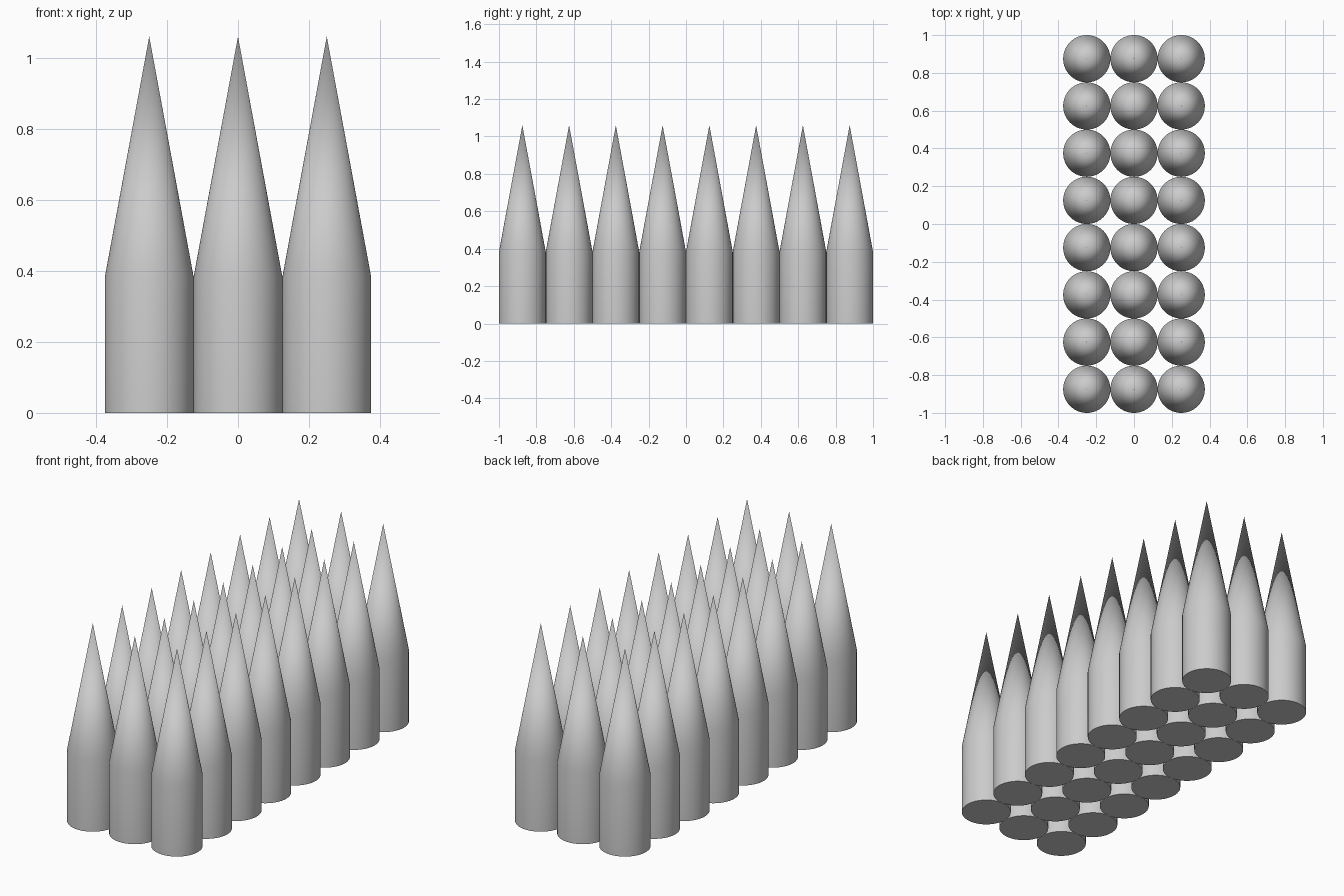
import bpy, bmesh, math

cube = bpy.data.objects.get("Cube")
if cube:
    bpy.data.objects.remove(cube, do_unlink=True)

RADIUS, SHOULDER, TIP, SIDES = 0.125, 0.383, 1.06, 64
COLUMNS, ROWS = 3, 8

grey = bpy.data.materials.new("light grey")
grey.use_nodes = True
color = (0.6, 0.6, 0.6, 1)
grey.diffuse_color = color
grey.node_tree.nodes["Principled BSDF"].inputs["Base Color"].default_value = color


def ring(bm, z):
    return [bm.verts.new((RADIUS * math.cos(a), RADIUS * math.sin(a), z))
            for a in (2 * math.pi * i / SIDES for i in range(SIDES))]


# Pointed post: flat base, straight shaft and a cone to a single tip
bm = bmesh.new()
low, high = ring(bm, 0), ring(bm, SHOULDER)
tip = bm.verts.new((0, 0, TIP))
bm.faces.new(low[::-1])
for i in range(SIDES):
    j = (i + 1) % SIDES
    bm.faces.new((low[i], low[j], high[j], high[i]))
    bm.faces.new((high[i], high[j], tip))
mesh = bpy.data.meshes.new("pointed_post")
bm.to_mesh(mesh)
bm.free()
mesh.materials.append(grey)

# Grid of touching posts sharing one mesh
bpy.ops.object.select_all(action='DESELECT')
for col in range(COLUMNS):
    for row in range(ROWS):
        post = bpy.data.objects.new(f"pointed_post_{col + 1}_{row + 1}", mesh)
        post.location = ((col - (COLUMNS - 1) / 2) * 2 * RADIUS,
                         (row - (ROWS - 1) / 2) * 2 * RADIUS, 0)
        bpy.context.collection.objects.link(post)

# Smooth sides with a crisp base edge
post.select_set(True)
bpy.context.view_layer.objects.active = post
bpy.ops.object.shade_smooth_by_angle(angle=math.radians(30))
